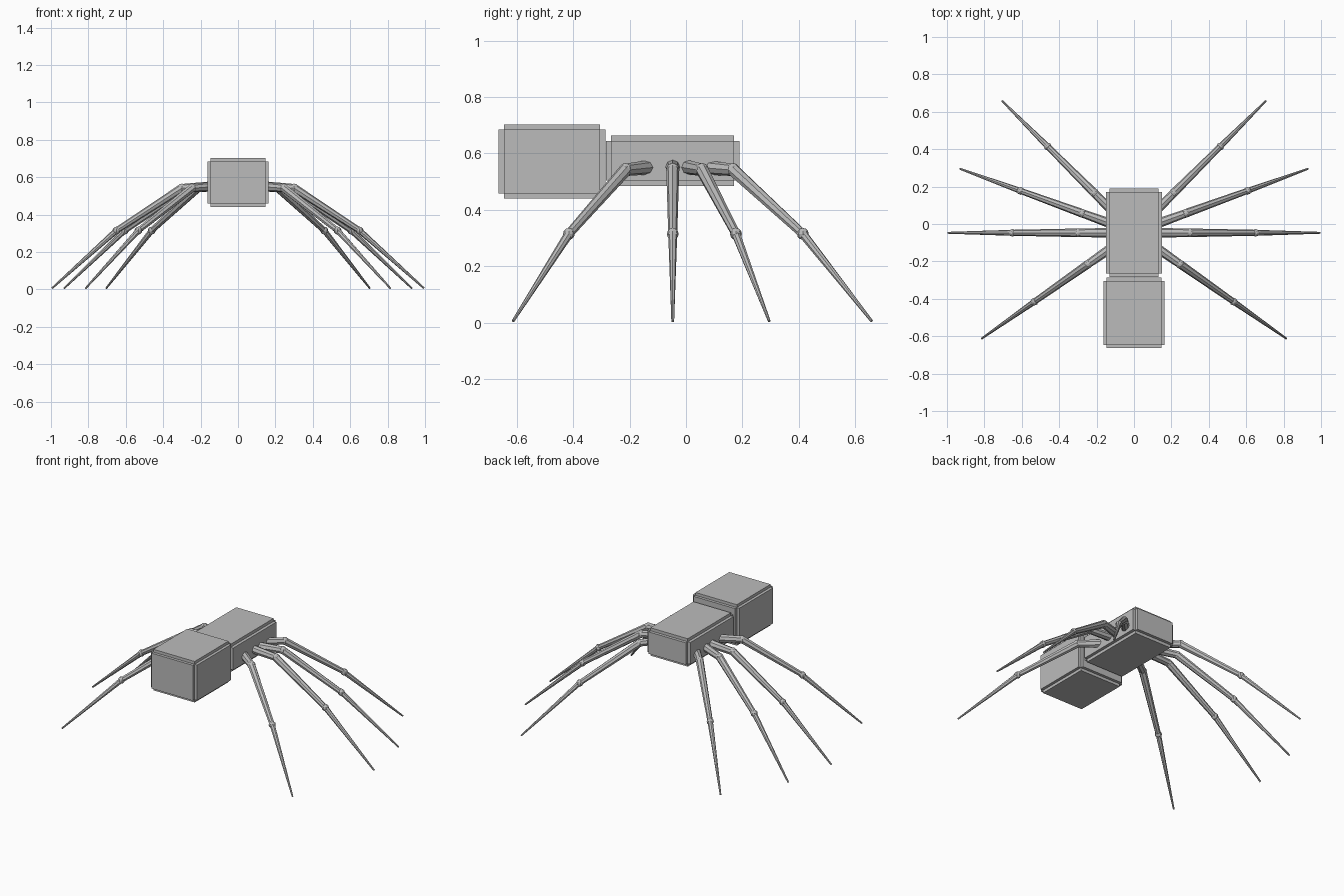
import bpy
import bmesh
from math import cos, sin, radians
from mathutils import Vector, Matrix

cube = bpy.data.objects.get("Cube")
if cube:
    bpy.data.objects.remove(cube, do_unlink=True)

grey = bpy.data.materials.new("mid grey")
grey.use_nodes = True
grey.diffuse_color = (0.5, 0.5, 0.5, 1)
grey.node_tree.nodes["Principled BSDF"].inputs["Base Color"].default_value = (0.5, 0.5, 0.5, 1)


def add_object(name, bm):
    mesh = bpy.data.meshes.new(name)
    bm.to_mesh(mesh)
    bm.free()
    mesh.materials.append(grey)
    obj = bpy.data.objects.new(name, mesh)
    bpy.context.collection.objects.link(obj)
    return obj


def plated_box(name, low, high, step):
    """Box whose six faces stand proud, leaving a stepped notch on every edge."""
    low, high = Vector(low), Vector(high)
    core = high - low - Vector((2 * step,) * 3)
    bm = bmesh.new()
    bmesh.ops.create_cube(bm, size=1, matrix=Matrix.Translation((low + high) / 2)
                          @ Matrix.Diagonal((*core, 1)))
    bm.normal_update()
    normals = [f.normal.copy() for f in bm.faces]
    raised = bmesh.ops.extrude_discrete_faces(bm, faces=bm.faces[:])["faces"]
    for face, normal in zip(raised, normals):
        face.normal_update()
        bmesh.ops.translate(bm, verts=face.verts[:], vec=face.normal * step)
    bm.normal_update()
    return add_object(name, bm)


def add_segment(bm, a, b, r1, r2):
    """Tapered eight-sided rod from a to b."""
    axis = b - a
    place = Matrix.Translation((a + b) / 2) @ axis.to_track_quat("Z", "Y").to_matrix().to_4x4()
    bmesh.ops.create_cone(bm, cap_ends=True, segments=8, radius1=r1, radius2=r2,
                          depth=axis.length, matrix=place)


def add_leg(name, tip, angle, side):
    """Three-part leg, laid out backwards from its foot along one heading."""
    heading = Vector((cos(radians(angle)), sin(radians(angle)), 0))
    points = []
    for back, z in ((0.855, 0.552), (0.695, 0.542), (0.345, 0.315), (0, 0.006)):
        p = Vector((*tip, z)) - heading * back
        points.append(Vector((p.x * side, p.y, z)))
    root, hip, knee, foot = points
    bm = bmesh.new()
    add_segment(bm, root, hip, 0.026, 0.022)
    add_segment(bm, hip, knee, 0.023, 0.016)
    add_segment(bm, knee, foot, 0.016, 0.005)
    for joint, radius in ((hip, 0.024), (knee, 0.021)):
        bmesh.ops.create_uvsphere(bm, u_segments=8, v_segments=6, radius=radius,
                                  matrix=Matrix.Translation(joint))
    return add_object(name, bm)


# Body blocks
plated_box("front_body", (-0.164, -0.664, 0.441), (0.164, -0.286, 0.703), 0.018)
plated_box("rear_body", (-0.151, -0.284, 0.485), (0.151, 0.19, 0.663), 0.019)

# Four mirrored pairs of legs: foot position and heading
legs = {
    "front_leg": ((0.815, -0.613), -35),
    "second_leg": ((0.995, -0.047), 0),
    "third_leg": ((0.93, 0.295), 20),
    "back_leg": ((0.705, 0.658), 45),
}
for part, (tip, angle) in legs.items():
    for prefix, side in (("left", 1), ("right", -1)):
        add_leg(f"{prefix}_{part}", tip, angle, side)
